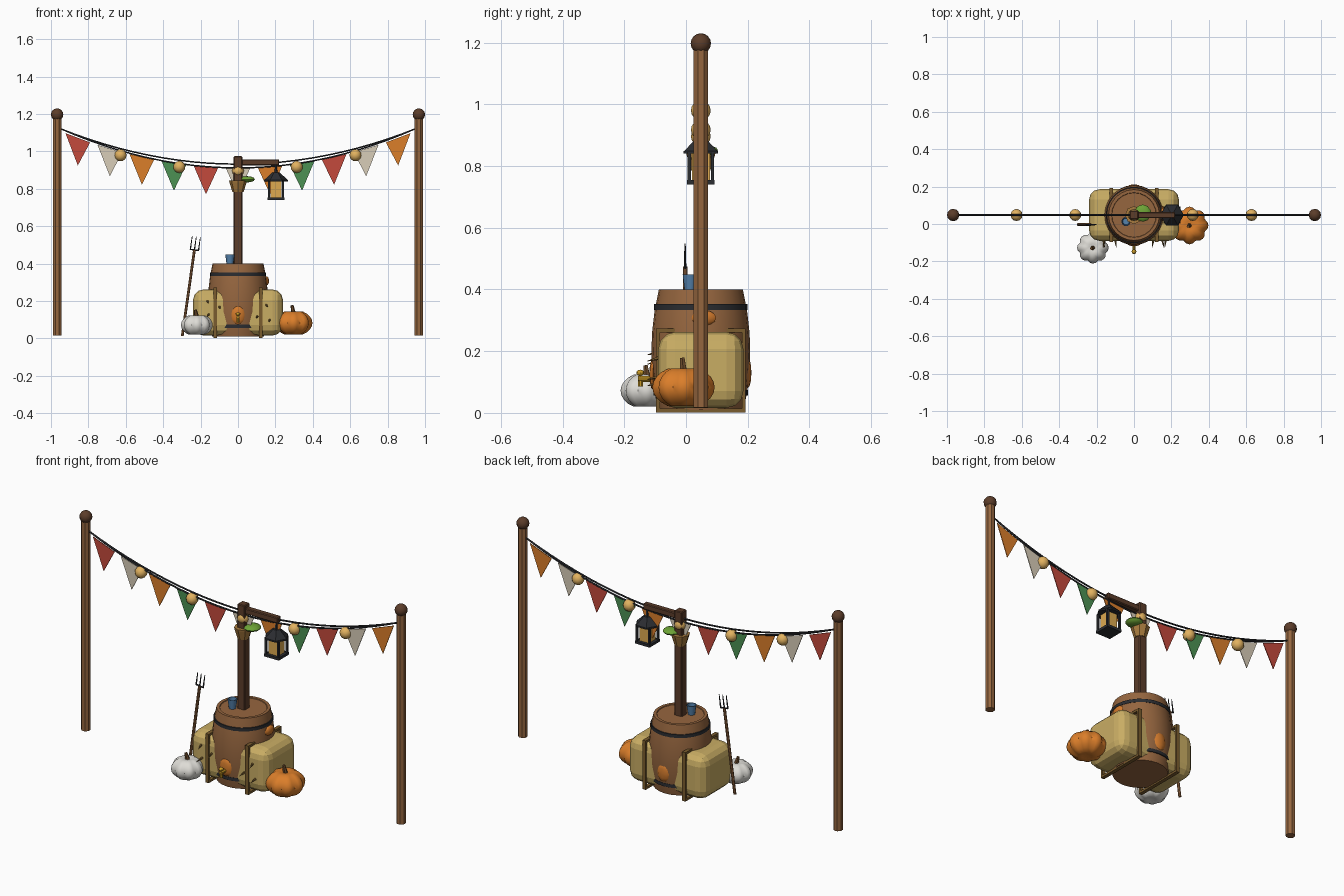
import bpy, bmesh, math
from mathutils import Vector, Matrix

if "Cube" in bpy.data.objects:
    bpy.data.objects.remove(bpy.data.objects["Cube"])

Y = 0.048  # depth of the garland and barrel axis
PI = math.pi
mats = {}


def mat(name, hexcol):
    m = bpy.data.materials.new(name)
    c = [int(hexcol[i:i + 2], 16) / 255 for i in (0, 2, 4)]
    m.diffuse_color = [((v + 0.055) / 1.055) ** 2.4 for v in c] + [1]
    m.use_nodes = True
    m.node_tree.nodes["Principled BSDF"].inputs["Base Color"].default_value = m.diffuse_color
    mats[name] = m


for n, h in dict(wood="95663F", dark="5C3D2A", barrel="96663F", iron="2B2D31", hay="C9AD64",
                 strap="7A5C2E", orange="DB7E2A", white="DEDCD6", red="C34A3C", cream="D8CDB8",
                 green="4C9154", bulb="E2B260", glass="DDAA50", brass="C99A26", blue="5583AE",
                 leaf="6CA336", basket="A87B3E", stem="6B4A2A", flame="D27A2C").items():
    mat(n, h)


def finish(name, bm, m, smooth=None):
    bmesh.ops.recalc_face_normals(bm, faces=bm.faces)
    me = bpy.data.meshes.new(name)
    bm.to_mesh(me)
    bm.free()
    ob = bpy.data.objects.new(name, me)
    bpy.context.collection.objects.link(ob)
    me.materials.append(mats[m])
    if smooth:
        bpy.ops.object.select_all(action='DESELECT')
        ob.select_set(True)
        bpy.context.view_layer.objects.active = ob
        bpy.ops.object.shade_smooth_by_angle(angle=math.radians(smooth))
    return ob


def boxes(name, items, m, bevel=0, seg=2):
    """items: list of (centre, size)"""
    bm = bmesh.new()
    for c, s in items:
        bmesh.ops.create_cube(bm, size=1, matrix=Matrix.Translation(c) @ Matrix.Diagonal((*s, 1)))
    if bevel:
        bmesh.ops.bevel(bm, geom=bm.edges[:], offset=bevel, segments=seg, profile=0.5, affect='EDGES')
    return finish(name, bm, m)


def rods(name, items, m, n=8, smooth=None):
    """items: list of (start, end, start radius, end radius)"""
    bm = bmesh.new()
    for a, b, r1, r2 in items:
        a, b = Vector(a), Vector(b)
        rot = (b - a).to_track_quat('Z', 'Y').to_matrix().to_4x4()
        bmesh.ops.create_cone(bm, cap_ends=True, segments=n, radius1=r1, radius2=r2, depth=(b - a).length,
                              matrix=Matrix.Translation((a + b) / 2) @ rot @ Matrix.Rotation(PI / n, 4, 'Z'))
    return finish(name, bm, m, smooth)


def ball(name, c, size, m, u=12, v=8, smooth=40):
    bm = bmesh.new()
    bmesh.ops.create_uvsphere(bm, u_segments=u, v_segments=v, radius=1,
                              matrix=Matrix.Translation(c) @ Matrix.Diagonal((*size, 1)))
    return finish(name, bm, m, smooth)


def lathe(name, profile, c, m, n=20, smooth=40):
    bm = bmesh.new()
    rings = [[bm.verts.new((c[0] + r * math.cos(2 * PI * i / n), c[1] + r * math.sin(2 * PI * i / n), c[2] + z))
              for i in range(n)] for r, z in profile]
    for a, b in zip(rings, rings[1:]):
        for i in range(n):
            bm.faces.new((a[i], a[(i + 1) % n], b[(i + 1) % n], b[i]))
    bm.faces.new(rings[0])
    bm.faces.new(rings[-1])
    return finish(name, bm, m, smooth)


def pumpkin(name, c, r, h, m):
    bm = bmesh.new()
    bmesh.ops.create_uvsphere(bm, u_segments=32, v_segments=12, radius=1)
    for v in bm.verts:
        q = math.hypot(v.co.x, v.co.y)
        rib = 1 - 0.13 * (1 - abs(math.cos(4 * math.atan2(v.co.y, v.co.x))))
        dip = 1 - 0.25 * max(0, 1 - q / 0.5)
        v.co = Vector((v.co.x * r * rib, v.co.y * r * rib, v.co.z * h * dip)) + Vector(c)
    finish(name, bm, m, 40)
    top = Vector(c) + Vector((0, 0, h * 0.7))
    rods(name + "_stem", [(top, top + Vector((-0.008, -0.004, h * 0.65)), 0.013, 0.008)], "stem", 6)


def string(name, z0, k):
    cu = bpy.data.curves.new(name, 'CURVE')
    cu.dimensions = '3D'
    cu.bevel_depth = 0.0045
    cu.bevel_resolution = 1
    sp = cu.splines.new('POLY')
    sp.points.add(24)
    for i, p in enumerate(sp.points):
        x = -0.955 + 1.91 * i / 24
        p.co = (x, Y, z0 + k * x * x, 1)
    cu.materials.append(mats["iron"])
    bpy.context.collection.objects.link(bpy.data.objects.new(name, cu))


# Outer posts with ball finials
for s, side in ((-1, "left"), (1, "right")):
    rods(side + "_post", [((s * 0.967, Y, 0.017), (s * 0.967, Y, 1.18), 0.025, 0.025)], "wood", 8)
    ball(side + "_post_finial", (s * 0.967, Y, 1.197), (0.033,) * 3, "dark")

# Strings, bunting flags and bulbs
string("light_string", 0.932, 0.21)
string("bunting_string", 0.912, 0.233)
for i in range(11):
    x = (i - 5) * 0.1713
    z = lambda t: 0.912 + 0.218 * t * t
    bm = bmesh.new()
    bm.faces.new([bm.verts.new((a, Y, b)) for a, b in
                  ((x - 0.066, z(x - 0.066)), (x + 0.066, z(x + 0.066)), (x, z(x) - 0.147))])
    flag = finish(f"flag_{i + 1}", bm, ("red", "cream", "orange", "green")[i % 4])
    mod = flag.modifiers.new("thickness", 'SOLIDIFY')
    mod.thickness, mod.offset = 0.004, 0
for i in range(-2, 3):
    x = i * 0.314
    ball(f"bulb_{i + 3}", (x, Y, 0.896 + 0.212 * x * x), (0.032,) * 3, "bulb")

# Hay bale, binding straps and loose straw
boxes("hay_bale", [((0, Y, 0.139), (0.48, 0.276, 0.246))], "hay", 0.055, 3)
for s in (-1, 1):
    x = s * 0.122
    boxes("bale_strap", [((x, y, 0.138), (0.02, 0.012, 0.27)) for y in (-0.091, 0.187)] +
          [((x, Y, z), (0.02, 0.29, 0.012)) for z in (0.008, 0.267)], "strap")
rods("loose_straw", [((x, -0.08, z), (x + d, -0.125, z - 0.012), 0.008, 0.001) for x, z, d in
                     ((-0.165, 0.2, 0.008), (-0.155, 0.13, -0.01), (-0.1, 0.17, 0.005),
                      (0.105, 0.12, -0.008), (0.15, 0.18, 0.01), (0.17, 0.1, -0.005))], "strap", 5)

# Barrel with hoops
lathe("barrel", [(0.138, 0.01), (0.151, 0.07), (0.158, 0.14), (0.16, 0.2), (0.158, 0.26), (0.15, 0.33),
                 (0.136, 0.4), (0.12, 0.4), (0.118, 0.396)], (0, Y, 0), "barrel", 24)
for z, r in ((0.343, 0.151), (0.065, 0.153)):
    lathe("barrel_hoop", [(r - 0.01, -0.009), (r, -0.009), (r, 0.009), (r - 0.01, 0.009)], (0, Y, z), "iron", 24)

# Autumn leaves stuck to the barrel
ball("front_leaf", (0, -0.107, 0.125), (0.036, 0.012, 0.05), "flame", 8, 6)
ball("back_leaf", (0, 0.2, 0.13), (0.036, 0.012, 0.05), "flame", 8, 6)
ball("side_leaf", (0.152, 0.058, 0.308), (0.014, 0.04, 0.025), "flame", 8, 6)

# Brass tap
rods("tap", [((0, -0.1, 0.11), (0, -0.155, 0.11), 0.01, 0.01),
             ((0, -0.148, 0.11), (0, -0.148, 0.085), 0.009, 0.009),
             ((0, -0.148, 0.11), (0, -0.148, 0.128), 0.005, 0.005)], "brass", 8, 40)
ball("tap_knob", (0, -0.148, 0.13), (0.013, 0.013, 0.01), "brass", 8, 6)

# Centre post and lantern arm
boxes("centre_post", [((0, Y, 0.68), (0.046, 0.046, 0.59))], "dark", 0.004, 1)
boxes("lantern_arm", [((0.105, Y, 0.942), (0.23, 0.032, 0.032))], "dark", 0.004, 1)

# Lantern
L = 0.203
rods("lantern_roof", [((L, Y, 0.846), (L, Y, 0.888), 0.064, 0.02), ((L, Y, 0.84), (L, Y, 0.848), 0.064, 0.064),
                      ((L, Y, 0.885), (L, Y, 0.93), 0.009, 0.006)], "iron", 6)
boxes("lantern_glass", [((L, Y, 0.795), (0.058, 0.058, 0.1))], "glass")
boxes("lantern_frame", [((L + a * 0.038, Y + b * 0.038, 0.795), (0.011, 0.011, 0.1))
                        for a in (-1, 1) for b in (-1, 1)] + [((L, Y, 0.747), (0.09, 0.09, 0.014))], "iron")

# Small basket on the post with green leaf cluster
lathe("post_basket", [(0.03, 0), (0.046, 0.052), (0.048, 0.062), (0.04, 0.062)], (0, Y, 0.783), "basket", 8, None)
ball("basket_greens", (0.047, Y + 0.01, 0.851), (0.045, 0.046, 0.017), "leaf", 10, 6)

# Blue cup on the barrel
lathe("cup", [(0.018, 0), (0.025, 0.052), (0.021, 0.052), (0.017, 0.01)], (-0.043, 0.013, 0.396), "blue", 10)

# Pitchfork leaning to the left
B, D = Vector((-0.298, -0.003, 0.013)), Vector((0.14, 0, 0.99)).normalized()
S, T = Vector((D.z, 0, -D.x)), Vector((-0.298, -0.003, 0.013)) + D * 0.465
rods("fork_handle", [(B, T, 0.008, 0.008)], "wood", 8, 40)
rods("fork_tines", [(T - S * 0.024, T + S * 0.024, 0.004, 0.004)] +
     [(T + S * o, T + S * o + D * 0.072, 0.004, 0.002) for o in (-0.022, 0, 0.022)], "iron", 6)

# Pumpkins
pumpkin("orange_pumpkin", (0.297, -0.008, 0.083), 0.101, 0.07, "orange")
pumpkin("white_pumpkin", (-0.22, -0.127, 0.072), 0.085, 0.06, "white")
